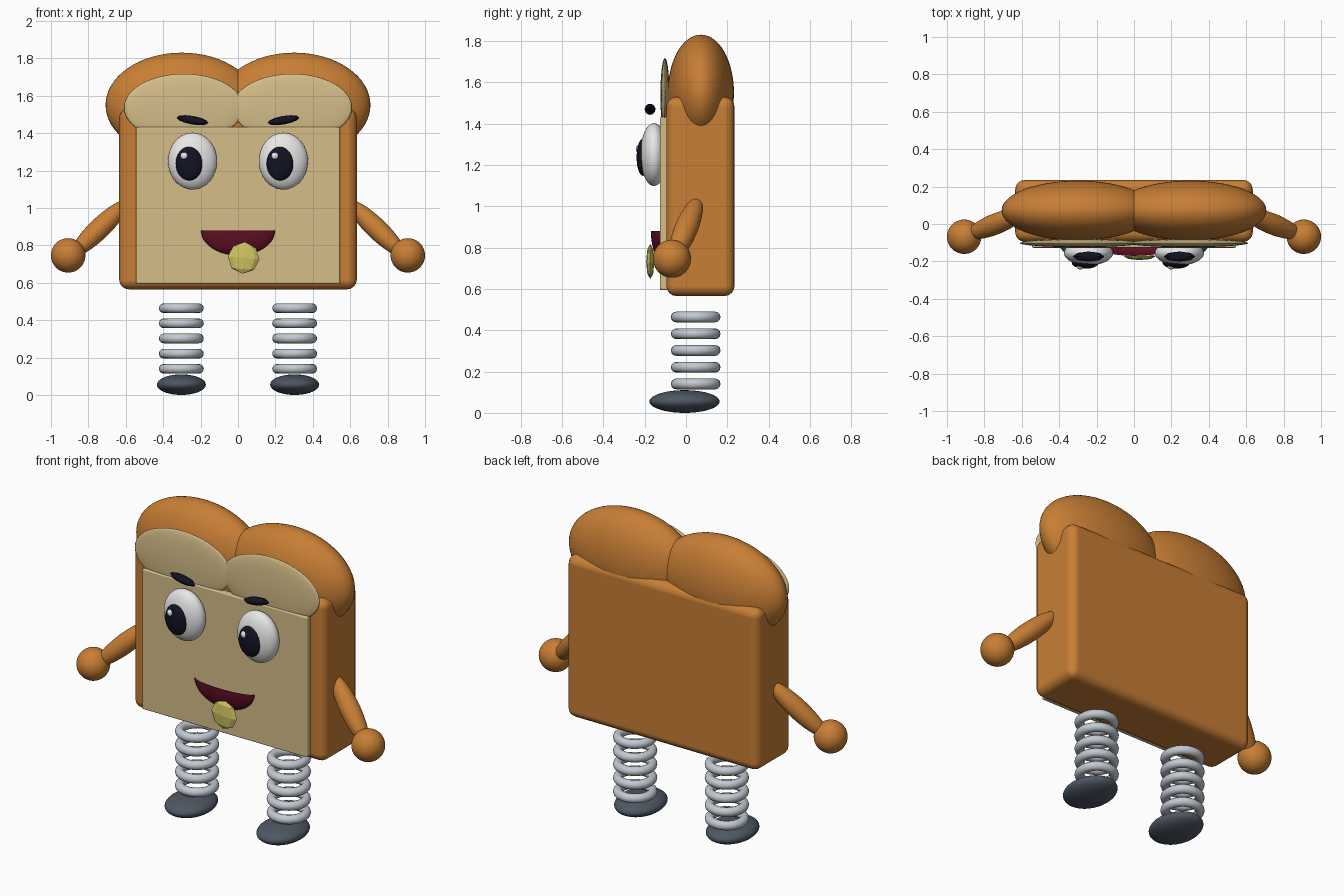
import bpy, bmesh
from mathutils import Vector, Matrix

cube = bpy.data.objects.get("Cube")
if cube:
    bpy.data.objects.remove(cube, do_unlink=True)


def material(name, rgb):
    m = bpy.data.materials.new(name)
    m.use_nodes = True
    color = (*rgb, 1)
    m.diffuse_color = color
    m.node_tree.nodes["Principled BSDF"].inputs["Base Color"].default_value = color
    return m


CRUST = material("crust_orange", (.58, .21, .035))
CREAM = material("bread_cream", (.66, .51, .25))
WHITE = material("eye_white", (.85, .85, .85))
NAVY = material("dark_navy", (.006, .006, .018))
MAROON = material("mouth_maroon", (.12, .005, .018))
YELLOW = material("tongue_yellow", (.64, .56, .12))
STEEL = material("spring_steel", (.55, .59, .65))
SLATE = material("foot_slate", (.075, .095, .125))


def make(name, bm, mat, loc, smooth=True):
    mesh = bpy.data.meshes.new(name)
    bm.to_mesh(mesh)
    bm.free()
    mesh.materials.append(mat)
    for p in mesh.polygons:
        p.use_smooth = smooth
    ob = bpy.data.objects.new(name, mesh)
    ob.location = loc
    bpy.context.collection.objects.link(ob)
    return ob


def ellipsoid(name, mat, loc, radii, rot=None, segs=40, rings=24, smooth=True, lower=False):
    bm = bmesh.new()
    bmesh.ops.create_uvsphere(bm, u_segments=segs, v_segments=rings, radius=1)
    if lower:  # keep only the lower half, open on top
        top = [v for v in bm.verts if v.co.z > .001]
        bmesh.ops.delete(bm, geom=top, context='VERTS')
    bm.transform((rot or Matrix()) @ Matrix.Diagonal((*radii, 1)))
    return make(name, bm, mat, loc, smooth)


def box(name, mat, lo, hi, bevel):
    lo, hi = Vector(lo), Vector(hi)
    bm = bmesh.new()
    bmesh.ops.create_cube(bm, size=1)
    bm.transform(Matrix.Diagonal((*(hi - lo), 1)))
    ob = make(name, bm, mat, (lo + hi) / 2)
    mod = ob.modifiers.new("rounded_edges", 'BEVEL')
    mod.width, mod.segments = bevel, 4
    mod.harden_normals = True
    return ob


def torus(name, mat, loc, major, minor, n=32, k=12):
    bm = bmesh.new()
    bmesh.ops.create_circle(bm, segments=k, radius=minor,
                            matrix=Matrix.Translation((major, 0, 0)) @ Matrix.Rotation(1.5708, 4, 'X'))
    bmesh.ops.spin(bm, geom=bm.verts[:] + bm.edges[:], cent=(0, 0, 0), axis=(0, 0, 1),
                   angle=6.283185, steps=n, use_merge=True)
    bmesh.ops.remove_doubles(bm, verts=bm.verts, dist=.0001)
    bmesh.ops.recalc_face_normals(bm, faces=bm.faces)
    return make(name, bm, mat, loc)


# Loaf body and cut face
box("loaf_body", CRUST, (-.635, -.095, .565), (.635, .235, 1.53), .05)
box("bread_face", CREAM, (-.545, -.127, .595), (.545, -.085, 1.432), .008)

for side, s in (("right", -1), ("left", 1)):
    # Rounded loaf tops
    ellipsoid(f"{side}_crust_top", CRUST, (.3 * s, .072, 1.55), (.408, .16, .28), segs=56, rings=32)
    ellipsoid(f"{side}_bread_top", CREAM, (.29 * s, -.102, 1.537), (.32, .022, .18))

    # Eyes, both looking slightly to the same side
    ex = .243 * s
    ellipsoid(f"{side}_eye", WHITE, (ex, -.155, 1.25), (.131, .066, .152))
    ellipsoid(f"{side}_pupil", NAVY, (ex - .018, -.208, 1.237), (.072, .031, .09))
    ellipsoid(f"{side}_eye_glint", WHITE, (ex - .044, -.224, 1.277), (.021, .019, .021),
              segs=16, rings=10)
    ellipsoid(f"{side}_eyebrow", NAVY, (ex, -.174, 1.469), (.086, .027, .023),
              Matrix.Rotation(-.17 * s, 4, 'Y'), 8, 6, False)

    # Arm and hand
    axis = Vector((-.3 * s, .12, .29))
    tilt = axis.to_track_quat('Z', 'Y').to_matrix().to_4x4()
    ellipsoid(f"{side}_arm", CRUST, (.74 * s, 0, .89), (.056, .056, .22), tilt)
    ellipsoid(f"{side}_hand", CRUST, (.908 * s, -.068, .746), (.092, .092, .092))

    # Spring leg and foot
    for i in range(5):
        torus(f"{side}_spring_ring_{i + 1}", STEEL, (.303 * s, .047, .14 + i * .081), .094, .026)
    ellipsoid(f"{side}_foot", SLATE, (.303 * s, -.007, .055), (.131, .17, .055))

# Mouth and faceted tongue
ellipsoid("mouth", MAROON, (0, -.12, .88), (.2, .05, .135), lower=True)
ellipsoid("tongue", YELLOW, (.03, -.173, .733), (.085, .02, .085),
          Matrix.Rotation(.08, 4, 'Y'), 8, 4, False)
